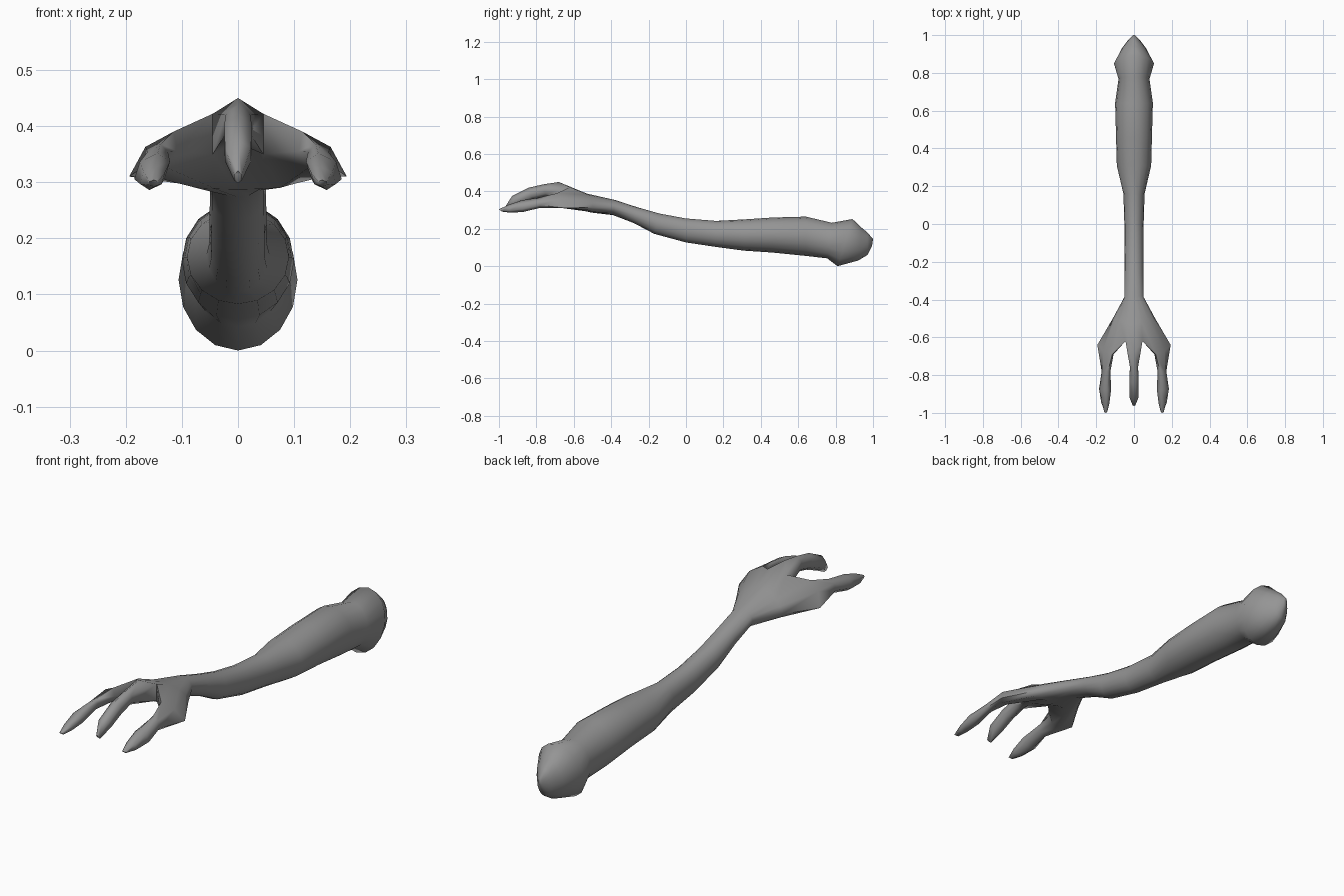
import bpy, bmesh
from math import sin, cos, pi

if "Cube" in bpy.data.objects:
    bpy.data.objects.remove(bpy.data.objects["Cube"])


def ring(top, bottom, w, n, x=0.0, lean=0.0):
    """Oval section between a top and a bottom (y, z) point, half width w."""
    pts = []
    for k in range(n):
        a = 2 * pi * k / n
        t = (1 - cos(a)) / 2
        pts.append((x + w * sin(a) - lean * cos(a),
                    top[0] + (bottom[0] - top[0]) * t,
                    top[1] + (bottom[1] - top[1]) * t))
    return pts


def mirrored(half):
    """Full section from the +x half, listed top centre to bottom centre."""
    return half + [(-x, y, z) for x, y, z in half[-2:0:-1]]


def extend(bm, loop, rings):
    """Skin onward from a loop of vertices through sections; return the last."""
    for r in rings:
        new = [bm.verts.new(p) for p in r]
        for k in range(len(loop)):
            j = (k + 1) % len(loop)
            bm.faces.new((loop[k], loop[j], new[j], new[k]))
        loop = new
    return loop


# Arm sections from the elbow ball to the wrist: top y, z, bottom y, z, half width
arm = [
    (1.0, 0.145, 0.995, 0.11, 0.008),
    (0.97, 0.18, 0.97, 0.06, 0.034),
    (0.94, 0.205, 0.92, 0.03, 0.064),
    (0.89, 0.252, 0.81, 0.0, 0.106),
    (0.78, 0.232, 0.755, 0.042, 0.082),
    (0.64, 0.265, 0.64, 0.055, 0.10),
    (0.46, 0.26, 0.46, 0.073, 0.095),
    (0.31, 0.25, 0.31, 0.083, 0.091),
    (0.16, 0.242, 0.16, 0.103, 0.056),
    (0.0, 0.255, 0.0, 0.127, 0.051),
    (-0.14, 0.281, -0.17, 0.173, 0.051),
    (-0.26, 0.315, -0.28, 0.231, 0.05),
    (-0.38, 0.354, -0.39, 0.273, 0.05),
]
rings = [ring((ty, tz), (by, bz), w, 16) for ty, tz, by, bz, w in arm]

# Palm sections: an arched web with notches between the knuckles
rings.append(mirrored([
    (0, -0.53, 0.388), (0.04, -0.52, 0.381), (0.075, -0.51, 0.365),
    (0.1, -0.5, 0.345), (0.112, -0.5, 0.315), (0.1, -0.5, 0.297),
    (0.075, -0.51, 0.29), (0.04, -0.51, 0.288), (0, -0.51, 0.287)]))
rings.append(mirrored([
    (0, -0.68, 0.45), (0.045, -0.62, 0.422), (0.115, -0.69, 0.39),
    (0.165, -0.67, 0.363), (0.194, -0.64, 0.31), (0.165, -0.68, 0.313),
    (0.125, -0.69, 0.325), (0.045, -0.62, 0.35), (0, -0.68, 0.372)]))

# Finger sections: top y, z, bottom y, z, half width, centre x, sideways lean
middle = [
    (-0.76, 0.438, -0.75, 0.37, 0.025, 0, 0),
    (-0.84, 0.42, -0.82, 0.355, 0.028, 0, 0),
    (-0.93, 0.375, -0.89, 0.325, 0.027, 0, 0),
    (-0.965, 0.32, -0.945, 0.298, 0.008, 0, 0),
]
outer = [
    (-0.78, 0.368, -0.78, 0.312, 0.021, 0.148, 0.01),
    (-0.88, 0.352, -0.87, 0.290, 0.031, 0.153, 0.01),
    (-0.95, 0.328, -0.94, 0.286, 0.022, 0.152, 0.006),
    (-1.0, 0.304, -0.985, 0.292, 0.009, 0.15, 0.0),
]


def sections(table):
    return [ring(f[:2], f[2:4], f[4], 6, f[5], f[6]) for f in table]


bm = bmesh.new()

# Arm and palm
elbow = [bm.verts.new(p) for p in rings[0]]
bm.faces.new(elbow)
palm = extend(bm, elbow, rings[1:])

# Middle finger grows out of the centre of the palm edge
bm.faces.new(extend(bm, [palm[k] for k in (0, 1, 7, 8, 9, 15)], sections(middle)))

# Outer finger and the web beside it, once per side
for s in (1, -1):
    t1, t2, t3, side, b3, b2, b1 = [palm[s * k] for k in range(1, 8)]
    inner = bm.verts.new((s * 0.108, -0.69, 0.355))
    bm.faces.new((t1, t2, inner))
    bm.faces.new((t1, inner, b1))
    bm.faces.new((inner, b2, b1))
    finger = [[(s * x, y, z) for x, y, z in r] for r in sections(outer)]
    bm.faces.new(extend(bm, [t2, t3, side, b3, b2, inner], finger))

bmesh.ops.recalc_face_normals(bm, faces=bm.faces)
me = bpy.data.meshes.new("clawed_arm")
bm.to_mesh(me)
bm.free()
ob = bpy.data.objects.new("clawed_arm", me)
bpy.context.collection.objects.link(ob)
ob.select_set(True)
bpy.context.view_layer.objects.active = ob
bpy.ops.object.shade_smooth_by_angle(angle=pi * 0.42)

# Dark grey skin
skin = bpy.data.materials.new("dark_grey")
skin.diffuse_color = (0.3, 0.3, 0.3, 1)
skin.use_nodes = True
skin.node_tree.nodes["Principled BSDF"].inputs["Base Color"].default_value = skin.diffuse_color
me.materials.append(skin)
